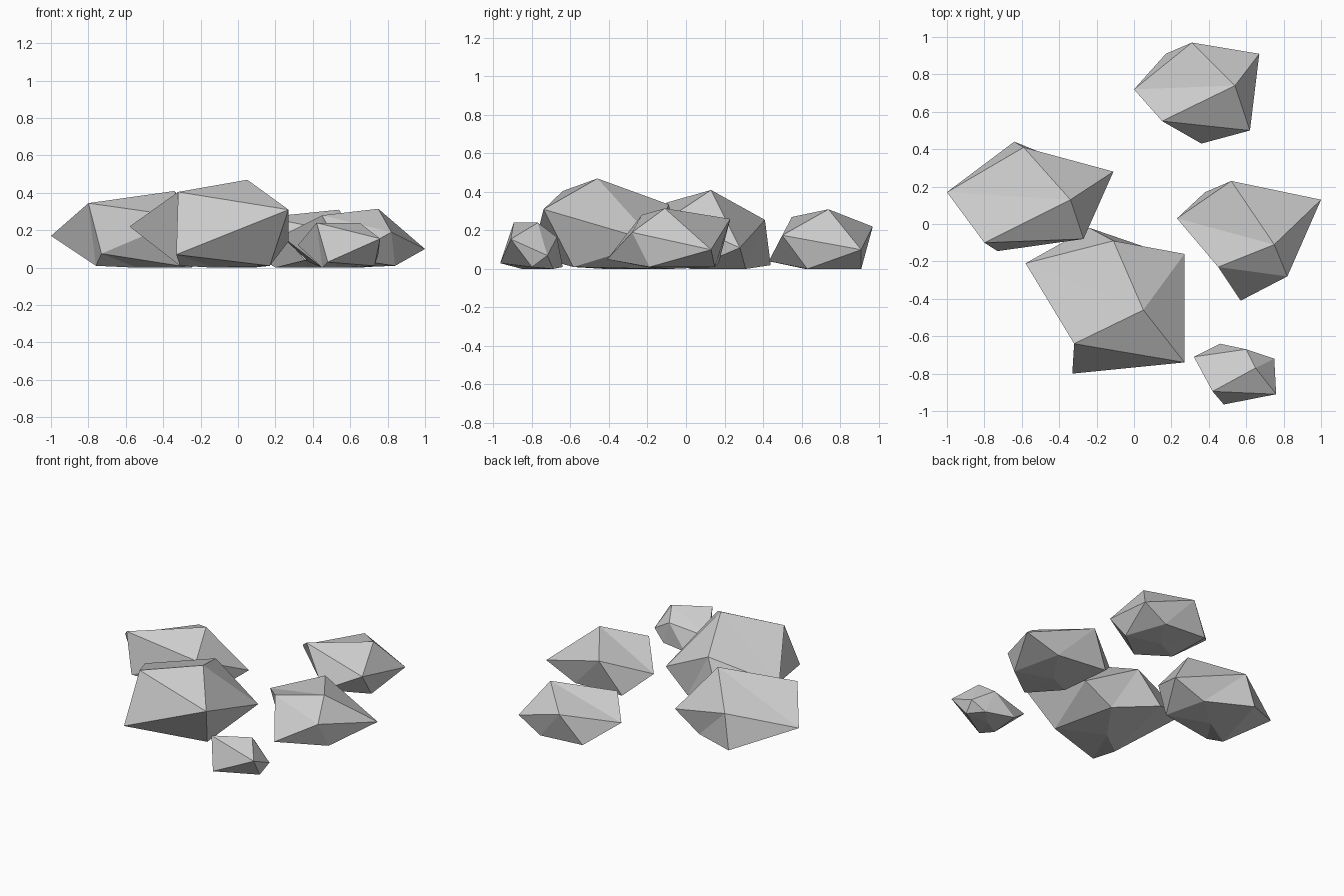
import bpy
import bmesh

# Single stone colour
stone = bpy.data.materials.new("stone_grey")
stone.diffuse_color = (0.6, 0.6, 0.6, 1)


def rock(name, peak, upper, lower):
    """Irregular 20-sided stone: peak, two staggered rings of five, flat base."""
    bm = bmesh.new()
    top = bm.verts.new(peak)
    up = [bm.verts.new(p) for p in upper]
    low = [bm.verts.new(p) for p in lower]
    base = bm.verts.new((sum(p[0] for p in lower) / 5,
                         sum(p[1] for p in lower) / 5, 0))
    for i in range(5):
        n = (i + 1) % 5
        bm.faces.new((top, up[i], up[n]))
        bm.faces.new((up[i], low[i], up[n]))
        bm.faces.new((low[i], low[n], up[n]))
        bm.faces.new((base, low[n], low[i]))
    bmesh.ops.recalc_face_normals(bm, faces=bm.faces)
    mesh = bpy.data.meshes.new(name)
    bm.to_mesh(mesh)
    bm.free()
    mesh.materials.append(stone)
    obj = bpy.data.objects.new(name, mesh)
    bpy.context.collection.objects.link(obj)


# Large rock at the front
rock("large_rock", (.05, -.46, .47),
     [(-.58, -.21, .22), (-.32, -.64, .405), (.27, -.74, .31),
      (.27, -.16, .14), (-.11, -.09, .335)],
     [(-.31, -.56, .01), (-.33, -.80, .07), (.17, -.585, .01),
      (.08, -.13, 0), (-.24, -.02, .08)])

# Left rock
rock("left_rock", (-.34, .13, .41),
     [(-1, .17, .17), (-.80, -.10, .345), (-.27, -.08, .27),
      (-.11, .28, .11), (-.59, .41, .255)],
     [(-.76, -.02, .01), (-.73, -.145, .075), (-.25, .02, 0),
      (-.32, .31, 0), (-.64, .44, .02)])

# Right rock
rock("right_rock", (.75, -.11, .315),
     [(.23, .03, .17), (.45, -.23, .28), (.82, -.28, .19),
      (1, .13, .10), (.52, .23, .26)],
     [(.45, -.15, 0), (.57, -.41, .05), (.84, -.19, .01),
      (.76, .15, .01), (.38, .17, .03)])

# Rear rock
rock("rear_rock", (.54, .74, .31),
     [(0, .72, .15), (.15, .55, .27), (.62, .50, .175),
      (.67, .91, .10), (.31, .97, .22)],
     [(.20, .62, 0), (.36, .43, .04), (.60, .63, 0),
      (.50, .91, 0), (.17, .91, .02)])

# Small rock in the front right corner
rock("small_rock", (.65, -.77, .24),
     [(.32, -.71, .12), (.42, -.895, .24), (.76, -.91, .155),
      (.75, -.72, .07), (.60, -.67, .165)],
     [(.45, -.85, 0), (.48, -.965, .03), (.73, -.80, .01),
      (.66, -.69, 0), (.46, -.64, .01)])
